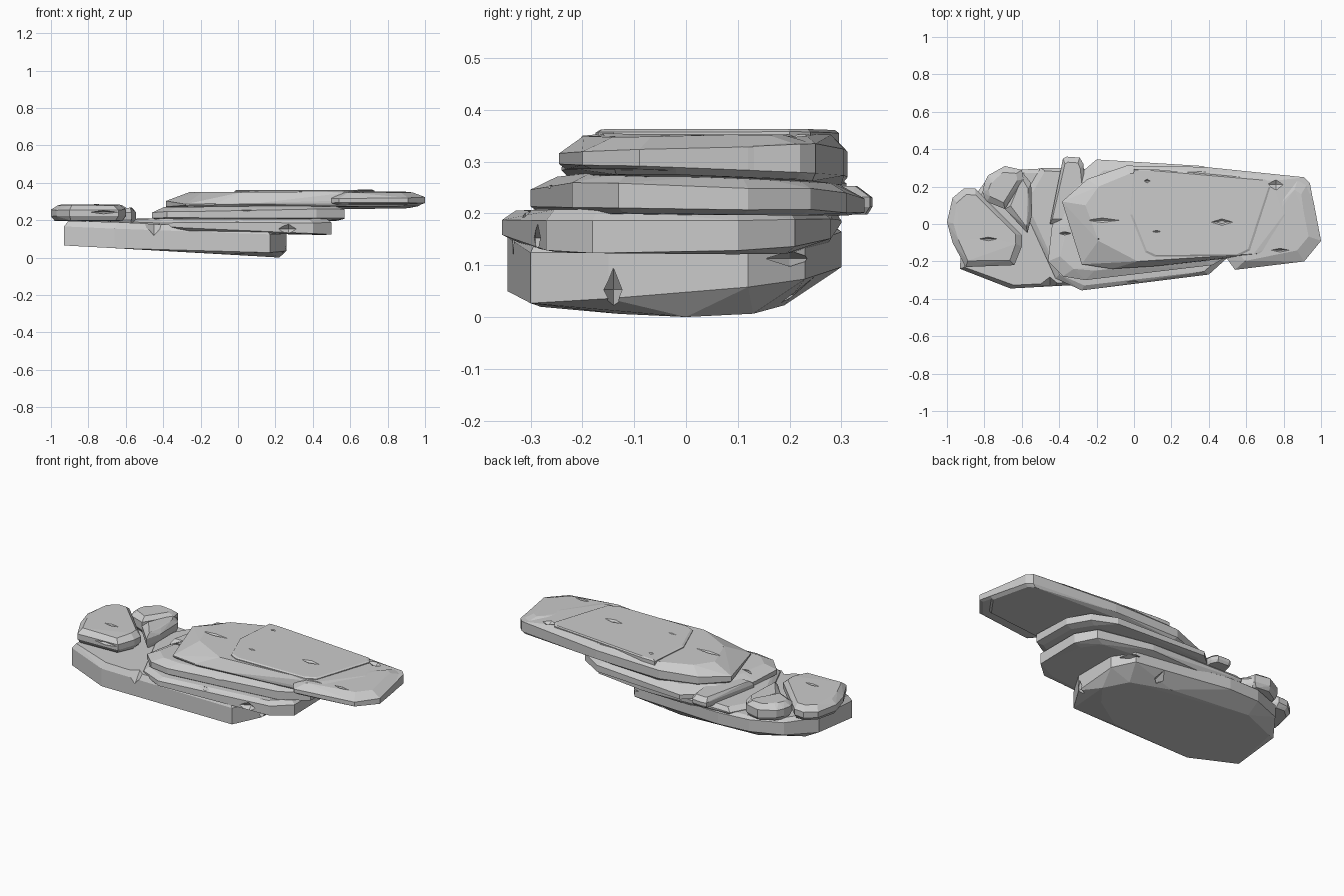
import bpy, bmesh, random
from mathutils import Vector

random.seed(4)


def add_mesh(name, bm):
    mesh = bpy.data.meshes.new(name)
    bm.to_mesh(mesh)
    bm.free()
    ob = bpy.data.objects.new(name, mesh)
    bpy.context.scene.collection.objects.link(ob)
    return ob


def inset(points, dist):
    c = sum((Vector(p) for p in points), Vector((0, 0))) / len(points)
    out = []
    for p in points:
        v = Vector(p) - c
        out.append(c + v * (1 - dist / max(v.length, 0.01)))
    return out


def hull(name, rings, jitter=0.0):
    """Faceted convex stone; ring = (outline, inset, z, slope x, slope y)."""
    bm = bmesh.new()
    for pts, d, z, ax, ay in rings:
        for p in inset(pts, d):
            bm.verts.new((p.x, p.y, z + ax * p.x + ay * p.y + random.uniform(-jitter, jitter)))
    res = bmesh.ops.convex_hull(bm, input=bm.verts)
    loose = {g for g in res['geom_interior'] + res['geom_unused'] if isinstance(g, bmesh.types.BMVert)}
    bmesh.ops.delete(bm, geom=list(loose), context='VERTS')
    bmesh.ops.dissolve_limit(bm, angle_limit=0.05, verts=bm.verts, edges=bm.edges)
    bmesh.ops.recalc_face_normals(bm, faces=bm.faces)
    return add_mesh(name, bm)


def chip(ob, cuts):
    """Cut diamond cracks; cut = (centre, half sizes)."""
    bm = bmesh.new()
    for c, s in cuts:
        vs = []
        for axis in range(3):
            for sign in (-1, 1):
                v = Vector(c)
                v[axis] += sign * s[axis]
                vs.append(bm.verts.new(v))
        bmesh.ops.convex_hull(bm, input=vs)
    bmesh.ops.recalc_face_normals(bm, faces=bm.faces)
    cutter = add_mesh("crack_cutter", bm)
    cutter.hide_render = True
    mod = ob.modifiers.new("cracks", 'BOOLEAN')
    mod.operation, mod.solver, mod.object = 'DIFFERENCE', 'EXACT', cutter
    dg = bpy.context.evaluated_depsgraph_get()
    new = bpy.data.meshes.new_from_object(ob.evaluated_get(dg))
    ob.modifiers.clear()
    ob.data = new
    bpy.data.objects.remove(cutter)


# base stone, underside sinking to the right
base_low = [(-0.90, -0.20), (-0.64, -0.31), (-0.1, -0.28), (0.12, -0.13), (0.22, 0.0),
            (0.14, 0.13), (-0.1, 0.19), (-0.62, 0.21), (-0.86, 0.1)]
base_mid = [(-0.93, -0.24), (-0.66, -0.345), (-0.36, -0.33), (0.17, -0.30), (0.26, -0.15),
            (0.26, 0.12), (0.18, 0.23), (-0.42, 0.30), (-0.62, 0.29), (-0.80, 0.22), (-0.92, 0.06)]
base = hull("base_stone", [
    (base_low, 0, 0.012, -0.055, 0.0),
    (base_mid, 0, 0.055, -0.03, 0.08),
    (base_mid, 0, 0.135, -0.04, 0.03),
    (base_mid, 0.025, 0.155, -0.045, 0.0)], 0.003)
chip(base, [((-0.45, -0.33, 0.18), (0.06, 0.05, 0.07)),
            ((0.25, -0.14, 0.05), (0.06, 0.02, 0.05)),
            ((0.2, 0.2, 0.11), (0.1, 0.07, 0.015)),
            ((0.0, 0.26, 0.04), (0.05, 0.12, 0.04)),
            ((-0.8, -0.15, 0.2), (0.06, 0.015, 0.03))])

# second layer
second = [(-0.57, 0.04), (-0.57, 0.18), (-0.50, 0.30), (-0.40, 0.30), (0.1, 0.28), (0.43, 0.21),
          (0.50, 0.10), (0.50, -0.18), (0.40, -0.27), (-0.28, -0.355), (-0.42, -0.29)]
s2 = hull("second_slab", [
    (second, 0.05, 0.13, -0.02, 0.0),
    (second, 0, 0.150, -0.05, 0.02),
    (second, 0, 0.185, 0, 0.0),
    (second, 0.03, 0.203, 0, 0.0)], 0.003)
chip(s2, [((0.27, -0.29, 0.15), (0.06, 0.03, 0.03)),
          ((0.0, -0.31, 0.2), (0.05, 0.012, 0.02))])

# third layer with a small knob at the back
third = [(-0.46, -0.20), (-0.44, -0.02), (-0.37, 0.20), (-0.20, 0.345), (0.37, 0.31), (0.5, 0.24),
         (0.57, 0.12), (0.57, -0.13), (0.42, -0.22), (-0.26, -0.30), (-0.38, -0.28)]
s3 = hull("third_slab", [
    (third, 0.04, 0.195, 0, 0.0),
    (third, 0, 0.207, 0, -0.02),
    (third, 0, 0.240, 0.02, -0.03),
    (third, 0.07, 0.268, 0.01, -0.02)], 0.003)
chip(s3, [((0.05, -0.28, 0.25), (0.07, 0.03, 0.012)),
          ((-0.37, -0.05, 0.26), (0.04, 0.01, 0.03))])
knob = [(-0.45, 0.0), (-0.38, 0.35), (-0.36, 0.36), (-0.29, 0.355), (-0.27, 0.32), (-0.25, 0.0)]
hull("back_knob", [(knob, 0.01, 0.195, 0, 0), (knob, 0, 0.21, 0, 0),
                   (knob, 0, 0.235, 0.02, 0), (knob, 0.03, 0.25, 0, 0)])

# top slab: long overhanging plank with a sloped left end
top_out = [(-0.385, 0.12), (-0.25, 0.24), (-0.04, 0.312), (0.38, 0.305), (0.91, 0.25), (0.94, 0.22),
           (0.985, -0.02), (0.90, -0.14), (0.50, -0.18), (0.12, -0.225), (-0.12, -0.24), (-0.28, -0.215)]
top_flat = [(-0.26, 0.10), (-0.19, 0.20), (-0.02, 0.27), (0.36, 0.28), (0.74, 0.23), (0.80, 0.05),
            (0.64, -0.16), (0.02, -0.20), (-0.19, -0.09)]
top = hull("top_slab", [
    (top_out, 0.02, 0.262, 0.008, -0.035),
    (top_out, 0, 0.275, 0.01, -0.03),
    (top_out, 0, 0.300, 0.02, 0.05),
    (top_flat, 0, 0.347, 0.006, 0.0)], 0.002)
chip(top, [((-0.17, 0.02, 0.35), (0.11, 0.015, 0.015)),
           ((-0.19, -0.08, 0.335), (0.015, 0.02, 0.015)),
           ((0.85, 0.05, 0.34), (0.03, 0.015, 0.03)),
           ((0.76, 0.21, 0.35), (0.05, 0.03, 0.02))])
end = [(0.50, -0.19), (0.54, -0.245), (0.91, -0.20), (1.0, -0.09), (0.96, 0.12),
       (0.93, 0.22), (0.88, 0.25), (0.60, 0.0)]
e = hull("top_slab_end", [
    (end, 0.02, 0.274, 0.005, -0.03),
    (end, 0, 0.285, 0, -0.03),
    (end, 0, 0.322, 0, 0.03),
    (end, 0.07, 0.347, 0, 0.01)], 0.002)
chip(e, [((0.78, -0.14, 0.345), (0.05, 0.01, 0.02)),
         ((0.66, -0.12, 0.345), (0.02, 0.03, 0.02))])

# thin raised plate on the plank
plate = [(0.0, 0.295), (0.08, 0.295), (0.70, 0.24), (0.73, 0.20), (0.62, -0.14), (0.56, -0.17),
         (0.11, -0.175), (0.06, -0.15), (-0.02, 0.05)]
p = hull("raised_plate", [(plate, 0, 0.325, 0, 0), (plate, 0, 0.352, 0.004, 0),
                          (plate, 0.012, 0.358, 0.003, 0)])
chip(p, [((0.47, 0.01, 0.36), (0.06, 0.018, 0.02)),
         ((0.07, 0.23, 0.36), (0.02, 0.012, 0.012)),
         ((0.12, -0.04, 0.36), (0.03, 0.007, 0.01))])

# loose stones split by a crack at the left end
stones = {
    "left_stone": ([(-1.0, 0.01), (-0.97, 0.14), (-0.91, 0.19), (-0.85, 0.19), (-0.60, -0.06),
                    (-0.60, -0.12), (-0.64, -0.22), (-0.90, -0.23), (-0.97, -0.10)], 0.195, 0.278),
    "back_left_stone": ([(-0.80, 0.22), (-0.78, 0.26), (-0.69, 0.31), (-0.60, 0.29), (-0.59, 0.24),
                         (-0.69, 0.08), (-0.79, 0.12), (-0.81, 0.17)], 0.185, 0.281),
    "split_stone": ([(-0.60, 0.28), (-0.55, 0.22), (-0.545, 0.05), (-0.57, -0.05), (-0.69, 0.08),
                     (-0.63, 0.23)], 0.18, 0.262),
}
for name, (o, z0, z1) in stones.items():
    hull(name, [(o, 0.02, z0, 0, 0), (o, 0, z0 + 0.025, 0, 0),
                (o, 0, z1 - 0.025, 0, 0), (o, 0.035, z1, 0, 0)], 0.003)
chip(bpy.data.objects["left_stone"], [((-0.78, -0.08, 0.28), (0.05, 0.01, 0.02)),
                                      ((-0.72, -0.22, 0.24), (0.08, 0.03, 0.01))])

# rest the pile on the ground
low = min((o.matrix_world @ v.co).z for o in bpy.data.objects if o.type == 'MESH' for v in o.data.vertices)
for o in bpy.data.objects:
    o.location.z -= low
